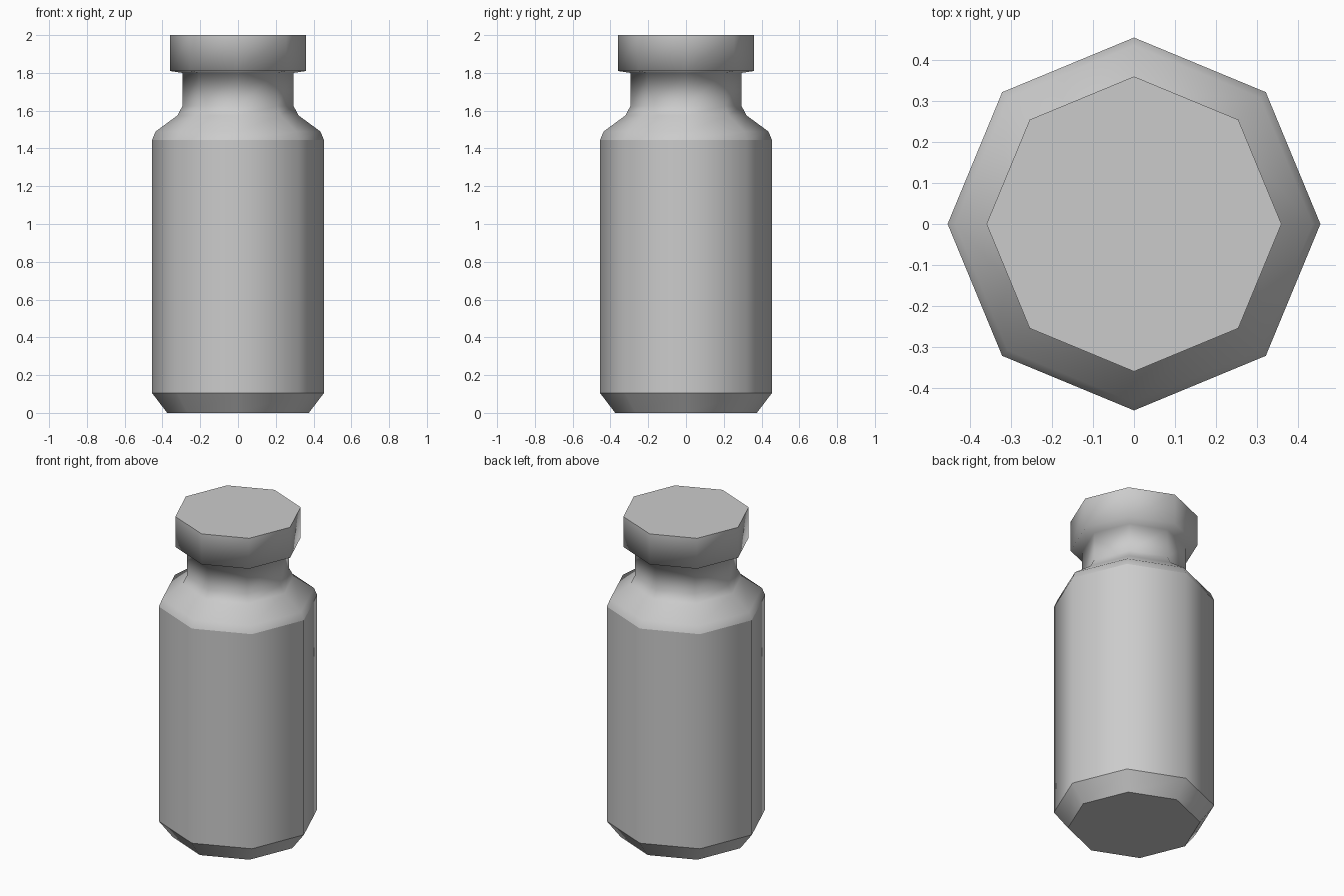
import bpy
import bmesh
from math import cos, sin, tau

cube = bpy.data.objects.get("Cube")
if cube:
    bpy.data.objects.remove(cube, do_unlink=True)

SIDES = 8

# Single plain grey finish
grey = bpy.data.materials.new("light_grey")
grey.use_nodes = True
colour = (0.6, 0.6, 0.6, 1)
grey.diffuse_color = colour
grey.node_tree.nodes["Principled BSDF"].inputs["Base Color"].default_value = colour


def turned(name, profile):
    """Turn (radius, height, sharp) rings around z and close both ends."""
    bm = bmesh.new()
    rings = []
    for radius, height, sharp in profile:
        ring = [bm.verts.new((radius * cos(tau * i / SIDES),
                              radius * sin(tau * i / SIDES), height))
                for i in range(SIDES)]
        rings.append(ring)
    for low, high in zip(rings, rings[1:]):
        for i in range(SIDES):
            j = (i + 1) % SIDES
            bm.faces.new((low[i], low[j], high[j], high[i]))
    bm.faces.new(rings[0][::-1])
    bm.faces.new(rings[-1])
    for face in bm.faces:
        face.smooth = True
    # Crisp rims, soft shading everywhere else
    for ring, (radius, height, sharp) in zip(rings, profile):
        for i in range(SIDES):
            bm.edges.get((ring[i], ring[(i + 1) % SIDES])).smooth = not sharp
    mesh = bpy.data.meshes.new(name)
    bm.to_mesh(mesh)
    bm.free()
    mesh.materials.append(grey)
    obj = bpy.data.objects.new(name, mesh)
    bpy.context.collection.objects.link(obj)
    return obj


# Vial: chamfered base, straight body, rounded shoulder, neck and stopper cap
turned("vial", [
    (0.375, 0.0, True),
    (0.455, 0.105, True),
    (0.455, 1.445, True),
    (0.436, 1.49, False),
    (0.32, 1.575, False),
    (0.294, 1.625, False),
    (0.294, 1.80, False),
    (0.36, 1.81, False),
    (0.36, 2.0, True),
])
